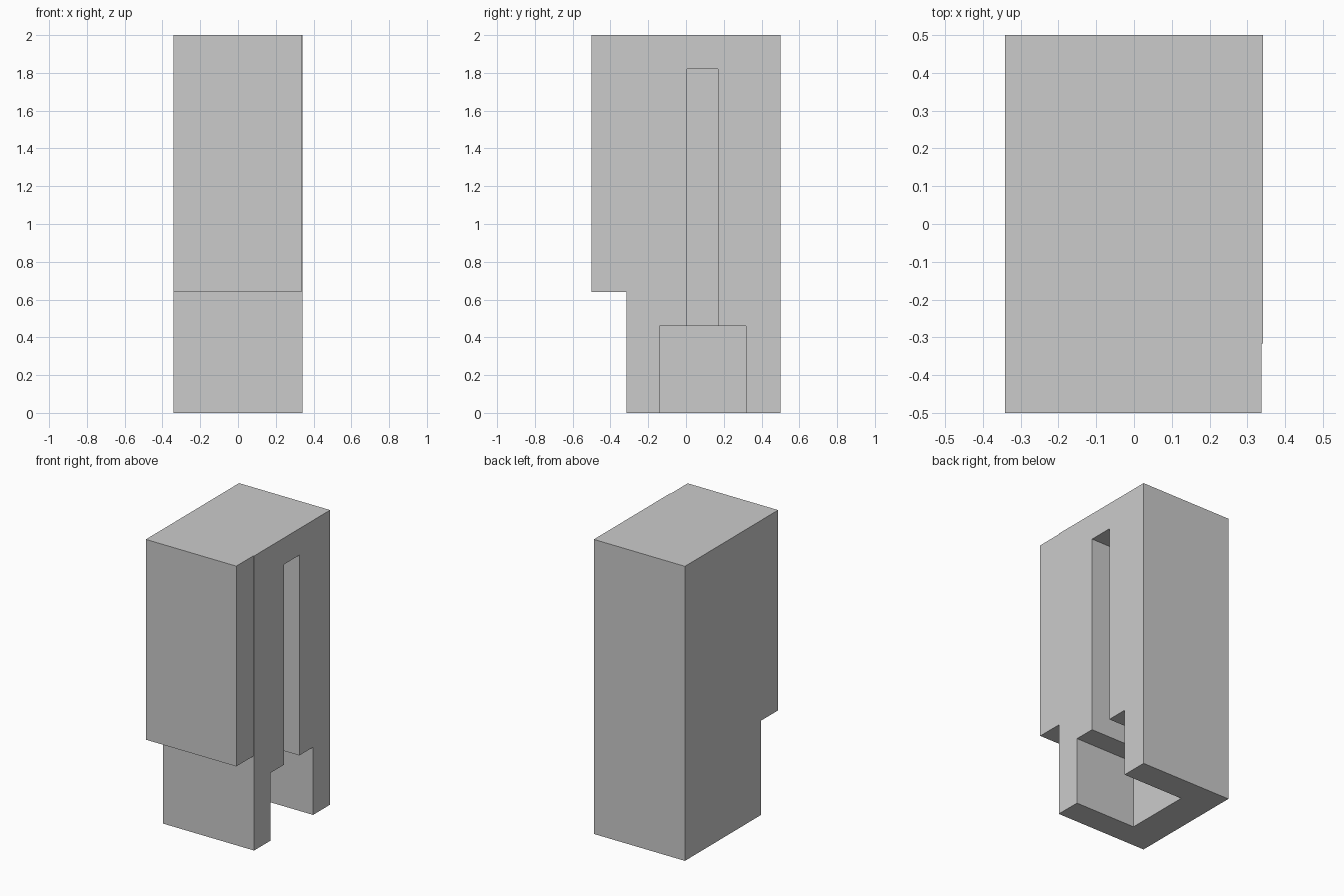
import bpy
import bmesh

default_cube = bpy.data.objects.get("Cube")
if default_cube:
    bpy.data.objects.remove(default_cube, do_unlink=True)

grey = bpy.data.materials.new("plain grey")
grey.use_nodes = True
colour = (0.6, 0.6, 0.6, 1)
grey.diffuse_color = colour
grey.node_tree.nodes["Principled BSDF"].inputs["Base Color"].default_value = colour


def box(name, low, high):
    """Flat-shaded box between two opposite corners."""
    mesh = bpy.data.meshes.new(name)
    bm = bmesh.new()
    bmesh.ops.create_cube(bm, size=1)
    for v in bm.verts:
        v.co = [h if c > 0 else l for c, l, h in zip(v.co, low, high)]
    bm.to_mesh(mesh)
    bm.free()
    mesh.materials.append(grey)
    obj = bpy.data.objects.new(name, mesh)
    bpy.context.collection.objects.link(obj)
    return obj


def carve(target, cutter):
    """Cut a box out of the target and discard the cutter."""
    cutter.hide_render = True
    mod = target.modifiers.new("carve", "BOOLEAN")
    mod.operation = "DIFFERENCE"
    mod.solver = "EXACT"
    mod.object = cutter
    bpy.context.view_layer.objects.active = target
    bpy.ops.object.modifier_apply(modifier=mod.name)
    bpy.data.objects.remove(cutter, do_unlink=True)


# Tall main block
side, step, top = 0.342, -0.316, 2.0
body = box("main_body", (-side, step, 0), (side, 0.5, top))

# Square recess, open at the side and underneath
carve(body, box("recess_cutter", (-0.114, -0.141, -0.2), (0.6, 0.317, 0.46)))

# Narrow upright slot above the recess
carve(body, box("slot_cutter", (0.03, 0.004, 0.3), (0.6, 0.17, 1.82)))

# Overhanging front block, slightly narrower on one side
box("front_block", (-side, -0.5, 0.64), (0.337, step, top))
